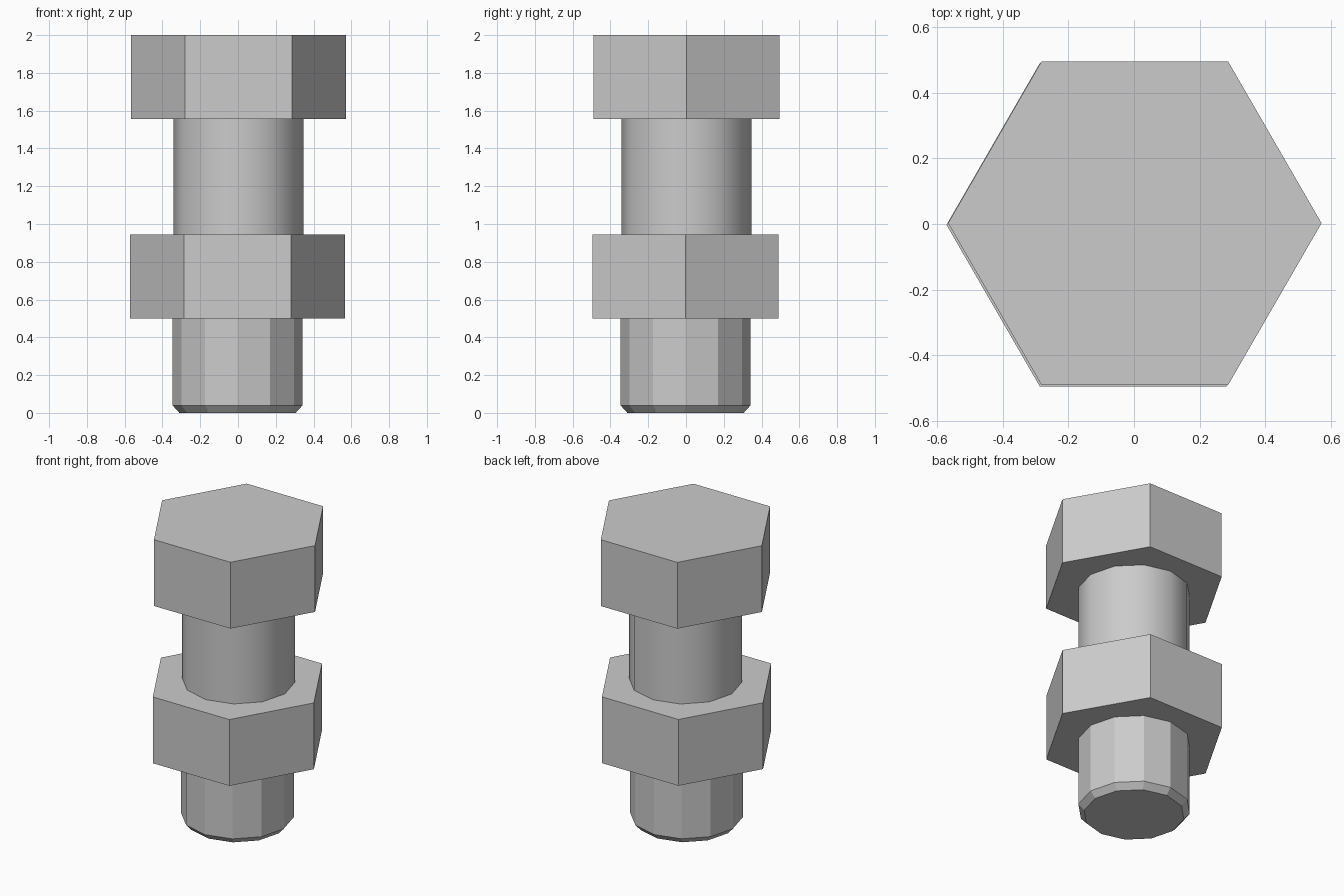
import bpy
import math

cube = bpy.data.objects.get("Cube")
if cube:
    bpy.data.objects.remove(cube, do_unlink=True)

steel = bpy.data.materials.new("light grey steel")
steel.use_nodes = True
GREY = (0.6, 0.6, 0.6, 1)
steel.diffuse_color = GREY
steel.node_tree.nodes["Principled BSDF"].inputs["Base Color"].default_value = GREY


def prism(name, sides, low, high, r_low, r_high, shift, smooth=False):
    """Upright prism with a corner on the x axis, nudged along x and y."""
    bpy.ops.mesh.primitive_cone_add(
        vertices=sides, radius1=r_low, radius2=r_high, depth=high - low,
        location=(shift, shift, (low + high) / 2))
    part = bpy.context.object
    part.name = name
    # hexagons and dodecagons need a corner on +x
    part.rotation_euler.z = math.pi / 2
    bpy.ops.object.transform_apply(location=False, rotation=True, scale=False)
    part.data.materials.append(steel)
    if smooth:
        bpy.ops.object.shade_smooth_by_angle(angle=math.radians(40))
    return part


HEX = 0.568
SHAFT = 0.344
OFFSET = 0.0025  # the lower half sits very slightly off the upper axis

# Head and smooth upper shank
prism("bolt_head", 6, 1.555, 2.0, HEX, HEX, OFFSET)
prism("upper_shank", 12, 0.945, 1.555, SHAFT, SHAFT, OFFSET, smooth=True)

# Nut, faceted lower shank and chamfered tip
prism("nut", 6, 0.5, 0.945, HEX, HEX, -OFFSET)
prism("lower_shank", 12, 0.04, 0.5, SHAFT, SHAFT, -OFFSET)
prism("chamfered_tip", 12, 0.0, 0.04, 0.308, SHAFT, -OFFSET)
